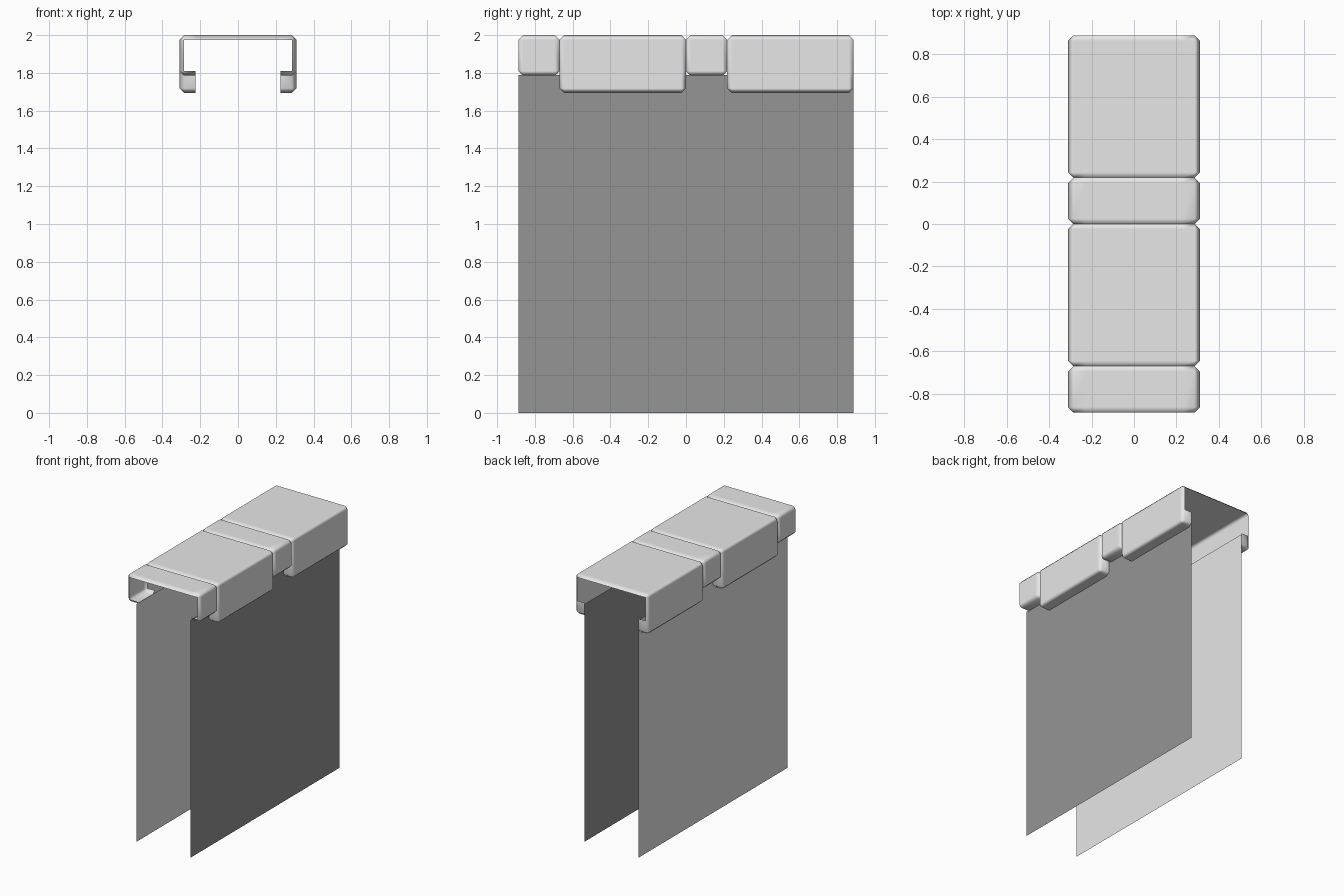
import bpy
import bmesh
from mathutils import Vector

cube = bpy.data.objects.get("Cube")
if cube:
    bpy.data.objects.remove(cube, do_unlink=True)

HALF_W = 0.31      # half width of the coping stones
WALL_X = 0.225     # distance of each wall sheet from the centre
TOP = 2.0
LENGTH = 0.887     # half length of the wall
BEVEL = 0.025


def make_material(name, value):
    mat = bpy.data.materials.new(name)
    mat.use_nodes = True
    colour = (value, value, value, 1)
    mat.diffuse_color = colour
    mat.node_tree.nodes["Principled BSDF"].inputs["Base Color"].default_value = colour
    return mat


def make_object(name, bm, mat):
    mesh = bpy.data.meshes.new(name)
    bm.to_mesh(mesh)
    bm.free()
    mesh.materials.append(mat)
    obj = bpy.data.objects.new(name, mesh)
    bpy.context.collection.objects.link(obj)
    return obj


def cut(bm, point, normal):
    bmesh.ops.bisect_plane(bm, geom=bm.verts[:] + bm.edges[:] + bm.faces[:],
                           plane_co=point, plane_no=normal)


def coping_stone(name, y0, y1, bottom, lip_top, mat):
    """Chamfered block, open at its ends and between the walls."""
    bm = bmesh.new()
    bmesh.ops.create_cube(bm, size=1)
    for v in bm.verts:
        v.co = Vector((v.co.x * 2 * HALF_W,
                       (y0 + y1) / 2 + v.co.y * (y1 - y0),
                       (bottom + TOP) / 2 + v.co.z * (TOP - bottom)))
    bmesh.ops.bevel(bm, geom=bm.edges[:], offset=BEVEL, segments=1,
                    affect='EDGES', profile=0.5)
    for side in (-1, 1):
        cut(bm, (side * WALL_X, 0, 0), (1, 0, 0))
    if lip_top:
        cut(bm, (0, 0, lip_top), (0, 0, 1))
    bm.normal_update()
    # Remove the underside between the walls and the upper part of both ends
    doomed = []
    for f in bm.faces:
        c = f.calc_center_median()
        between = abs(c.x) < WALL_X
        end = abs(f.normal.y) > 0.9
        if (between and (f.normal.z < -0.1 or end)) or \
                (end and (not lip_top or c.z > lip_top)):
            doomed.append(f)
    bmesh.ops.delete(bm, geom=doomed, context='FACES')
    for f in bm.faces:
        f.smooth = True
    obj = make_object(name, bm, mat)
    weighted = obj.modifiers.new("soft_edges", 'WEIGHTED_NORMAL')
    weighted.weight = 100
    return obj


def wall_sheet(name, x, mat):
    bm = bmesh.new()
    corners = [(-LENGTH, 0), (LENGTH, 0), (LENGTH, 1.79), (-LENGTH, 1.79)]
    face = bm.faces.new([bm.verts.new((x, y, z)) for y, z in corners])
    if x < 0:
        face.normal_flip()
    return make_object(name, bm, mat)


light_stone = make_material("light_stone", 0.8)
dark_stone = make_material("dark_stone", 0.3)

# Wall sheets
wall_sheet("left_wall", WALL_X, dark_stone)
wall_sheet("right_wall", -WALL_X, light_stone)

# Alternating small and large coping stones, front to back
PERIOD, SMALL = LENGTH, 0.218
for label, start in (("front", -LENGTH), ("back", 0)):
    coping_stone(label + "_small_coping", start, start + SMALL, 1.785, None, light_stone)
    coping_stone(label + "_large_coping", start + SMALL, start + PERIOD, 1.693, 1.8, light_stone)
